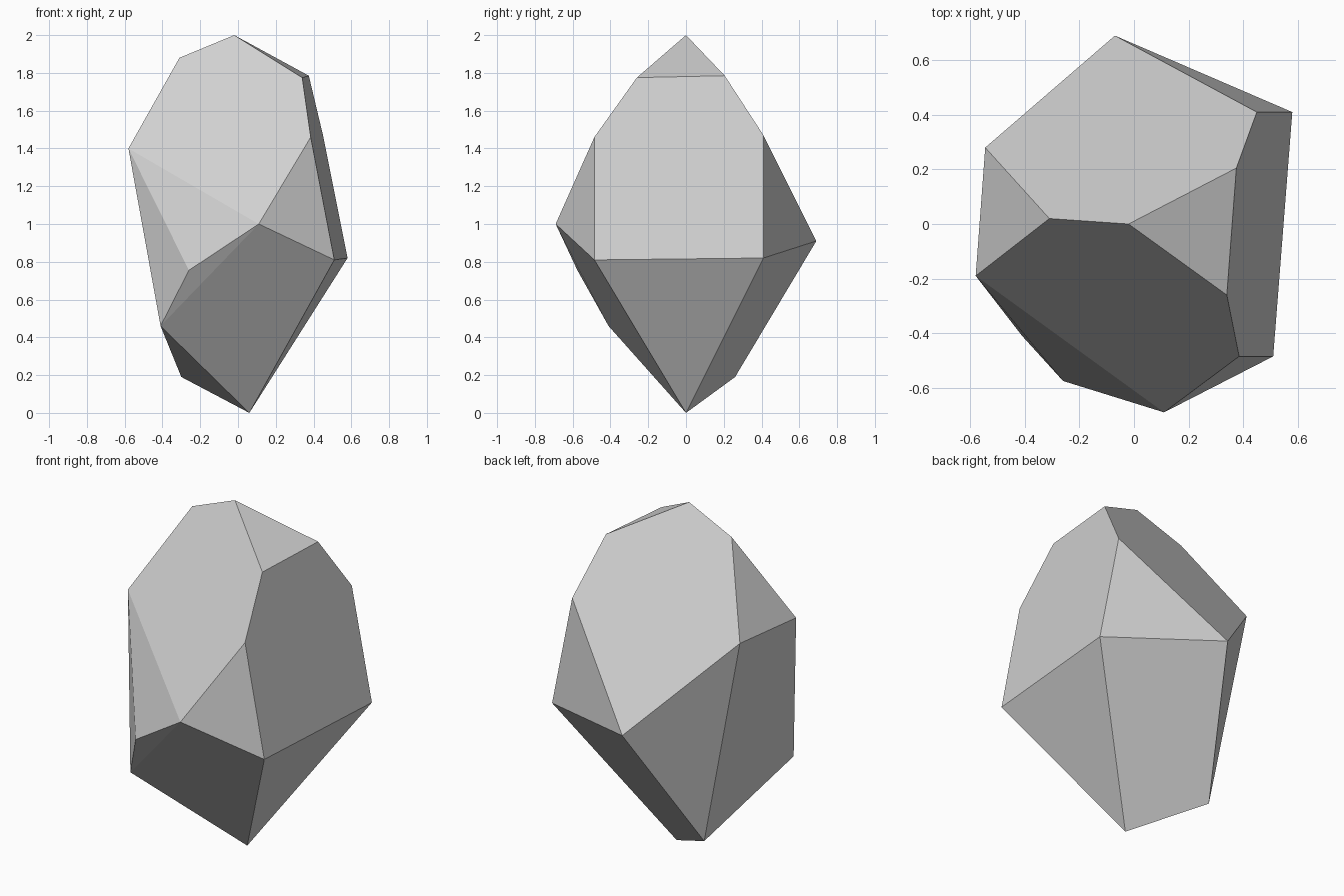
import bpy
import bmesh
from math import radians

default_cube = bpy.data.objects.get("Cube")
if default_cube:
    bpy.data.objects.remove(default_cube, do_unlink=True)


def make_material(name, color):
    material = bpy.data.materials.new(name)
    material.use_nodes = True
    material.diffuse_color = color
    shader = next(n for n in material.node_tree.nodes if n.type == "BSDF_PRINCIPLED")
    shader.inputs["Base Color"].default_value = color
    shader.inputs["Roughness"].default_value = 0.9
    return material


def faceted_stone(name, corners, material, flatness):
    """Wrap the corners in a convex skin and merge its nearly coplanar triangles."""
    bm = bmesh.new()
    for corner in corners:
        bm.verts.new(corner)
    bmesh.ops.convex_hull(bm, input=bm.verts[:])
    bmesh.ops.dissolve_limit(bm, angle_limit=flatness, verts=bm.verts[:], edges=bm.edges[:])
    bmesh.ops.recalc_face_normals(bm, faces=bm.faces[:])
    mesh = bpy.data.meshes.new(name)
    bm.to_mesh(mesh)
    bm.free()
    mesh.materials.append(material)
    stone = bpy.data.objects.new(name, mesh)
    bpy.context.collection.objects.link(stone)
    return stone


# Corners of the stone, from the peak down to the tip
crown = [(-.02, 0, 2), (-.31, .02, 1.88), (.375, .205, 1.785), (.34, -.26, 1.775)]
shoulder = [(-.58, -.19, 1.4), (.385, -.485, 1.46), (.45, .41, 1.47), (-.545, .28, 1.42)]
waist = [(.11, -.69, 1), (-.26, -.575, .755), (.51, -.485, .81),
         (.58, .41, .82), (-.07, .69, .91)]
base = [(-.41, -.41, .46), (-.3, .26, .19), (.06, 0, 0)]

grey_stone = make_material("grey stone", (.64, .64, .64, 1))
faceted_stone("faceted_rock", crown + shoulder + waist + base, grey_stone, radians(4))
